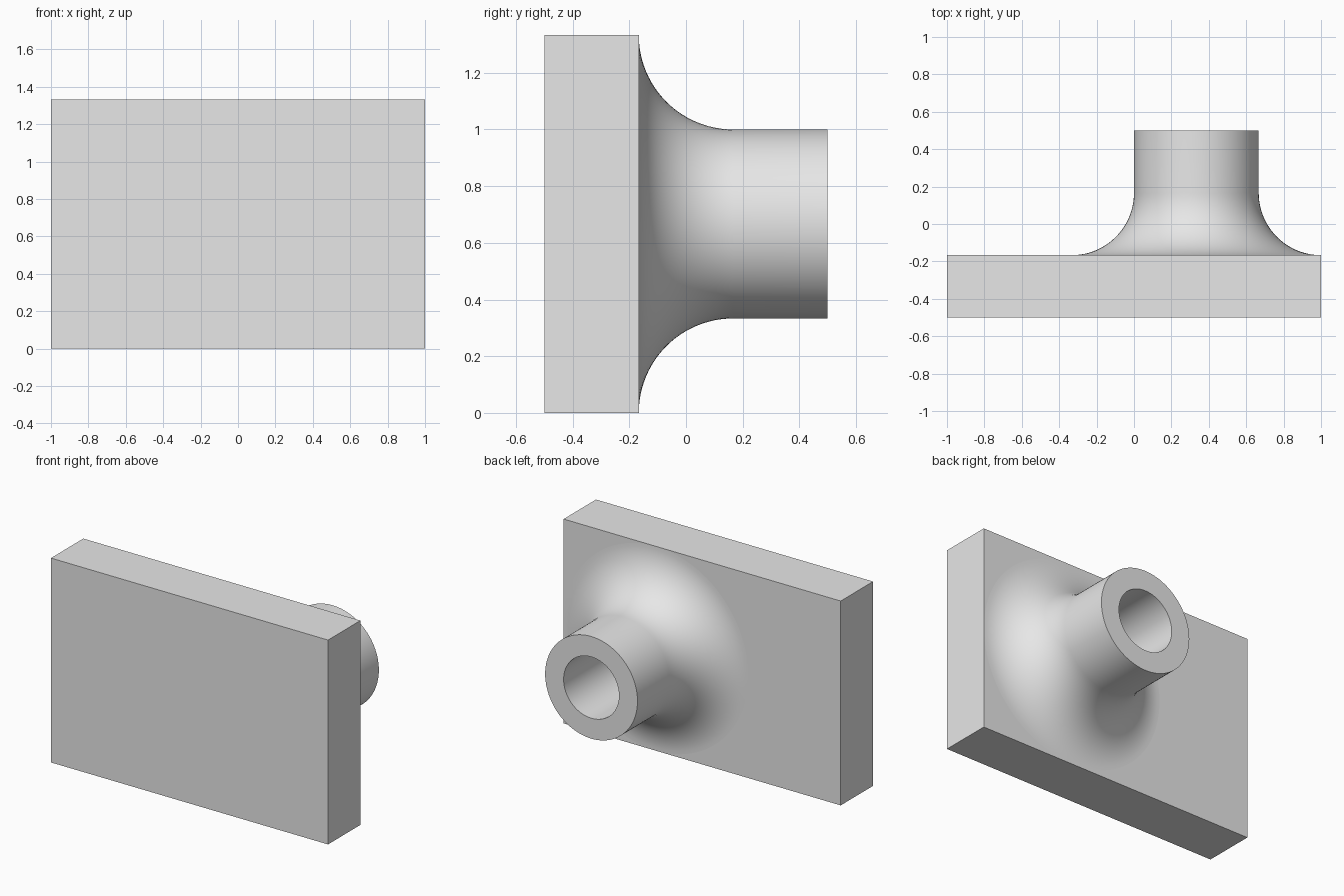
import bpy, bmesh, math
from mathutils import Vector, Matrix

cube = bpy.data.objects.get("Cube")
if cube:
    bpy.data.objects.remove(cube, do_unlink=True)

UNIT = 1 / 3            # plate thickness, tube radius and fillet radius
BACK = -0.5 + UNIT      # rear surface of the plate
BORE = 0.2
SEGMENTS = 96

grey = bpy.data.materials.new("light grey")
grey.use_nodes = True
grey.diffuse_color = (0.8, 0.8, 0.8, 1)
grey.node_tree.nodes["Principled BSDF"].inputs["Base Color"].default_value = (0.8, 0.8, 0.8, 1)


def add_object(name, bm):
    bmesh.ops.recalc_face_normals(bm, faces=bm.faces)
    mesh = bpy.data.meshes.new(name)
    bm.to_mesh(mesh)
    bm.free()
    mesh.materials.append(grey)
    obj = bpy.data.objects.new(name, mesh)
    bpy.context.collection.objects.link(obj)
    return obj


# Rectangular mounting plate
bm = bmesh.new()
bmesh.ops.create_cube(bm, size=1)
bmesh.ops.scale(bm, vec=(2, UNIT, 4 * UNIT), verts=bm.verts)
bmesh.ops.translate(bm, vec=(0, BACK - UNIT / 2, 2 * UNIT), verts=bm.verts)
add_object("mounting_plate", bm)

# Flared tube: quarter-circle fillet, straight wall, flat rim, blind bore
profile = []
for i in range(25):
    a = math.pi / 2 * i / 24
    profile.append((2 * UNIT - UNIT * math.sin(a), BACK + UNIT * (1 - math.cos(a))))
profile += [(UNIT, 0.5), (BORE, 0.5), (BORE, BACK)]

bm = bmesh.new()
axis = Vector((UNIT, 0, 2 * UNIT))
verts = [bm.verts.new(axis + Vector((r, y, 0))) for r, y in profile]
edges = [bm.edges.new(pair) for pair in zip(verts, verts[1:])]
bmesh.ops.spin(bm, geom=verts + edges, cent=axis, axis=(0, 1, 0),
               angle=math.tau, steps=SEGMENTS, use_merge=True)
bmesh.ops.remove_doubles(bm, verts=bm.verts, dist=0.0001)
tube = add_object("flared_tube", bm)

# Make sure the outer wall faces outward
mesh = tube.data
rim = max(mesh.polygons, key=lambda p: p.center.y)
if rim.normal.y < 0:
    mesh.flip_normals()

bpy.ops.object.select_all(action="DESELECT")
tube.select_set(True)
bpy.context.view_layer.objects.active = tube
bpy.ops.object.shade_smooth_by_angle(angle=math.radians(35))
